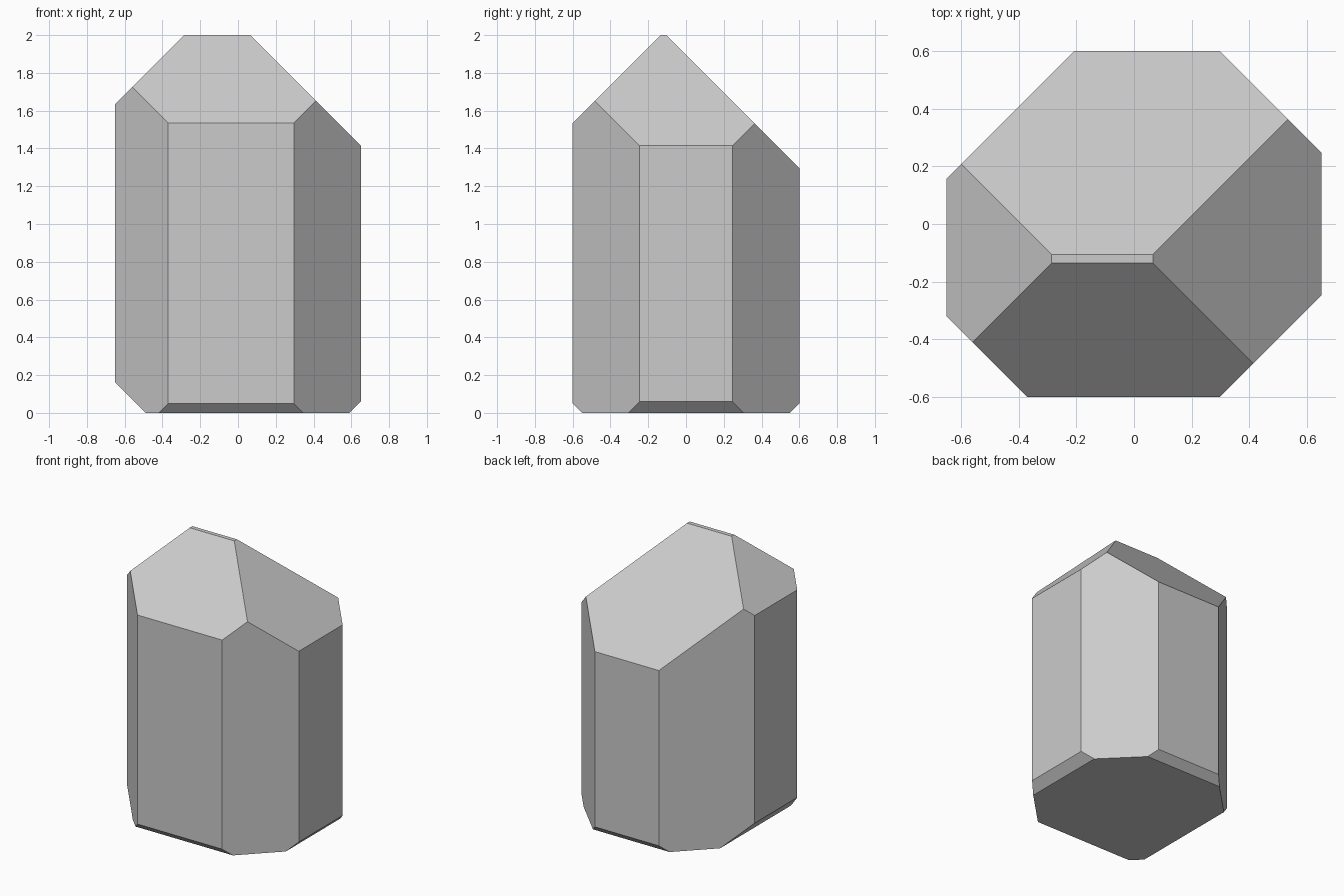
import bpy, bmesh
from mathutils import Vector

if "Cube" in bpy.data.objects:
    bpy.data.objects.remove(bpy.data.objects["Cube"])

bm = bmesh.new()

# Block with the full extents of the crystal
bmesh.ops.create_cube(bm, size=1)
bmesh.ops.scale(bm, vec=(1.3, 1.2, 2), verts=bm.verts)
bmesh.ops.translate(bm, vec=(0, 0, 1), verts=bm.verts)


def cut(normal, d):
    """Slice away everything beyond normal . p = d and cap the cut."""
    n = Vector(normal)
    geom = bm.verts[:] + bm.edges[:] + bm.faces[:]
    res = bmesh.ops.bisect_plane(bm, geom=geom, dist=1e-5, plane_co=n * d / n.length_squared,
                                 plane_no=n.normalized(), clear_outer=True)
    edges = [e for e in res["geom_cut"] if isinstance(e, bmesh.types.BMEdge)]
    bmesh.ops.edgeloop_fill(bm, edges=edges)


# Upright corner facets
cut((1, 1, 0), 0.896)
cut((1, -1, 0), 0.896)
cut((-1, -1, 0), 0.97)
cut((-1, 1, 0), 0.807)

# Sloping facets of the pointed top
cut((1, 0, 1), 2.065)
cut((-1, 0, 1), 2.285)
cut((0, -1, 1), 2.135)
cut((0, 1, 1), 1.895)

# Small chamfers around the base
cut((1, 0, -1), 0.59)
cut((-1, 0, -1), 0.49)
cut((0, -1, -1), 0.55)
cut((0, 1, -1), 0.55)

bmesh.ops.recalc_face_normals(bm, faces=bm.faces)
mesh = bpy.data.meshes.new("crystal")
bm.to_mesh(mesh)
bm.free()
bpy.context.collection.objects.link(bpy.data.objects.new("crystal", mesh))
